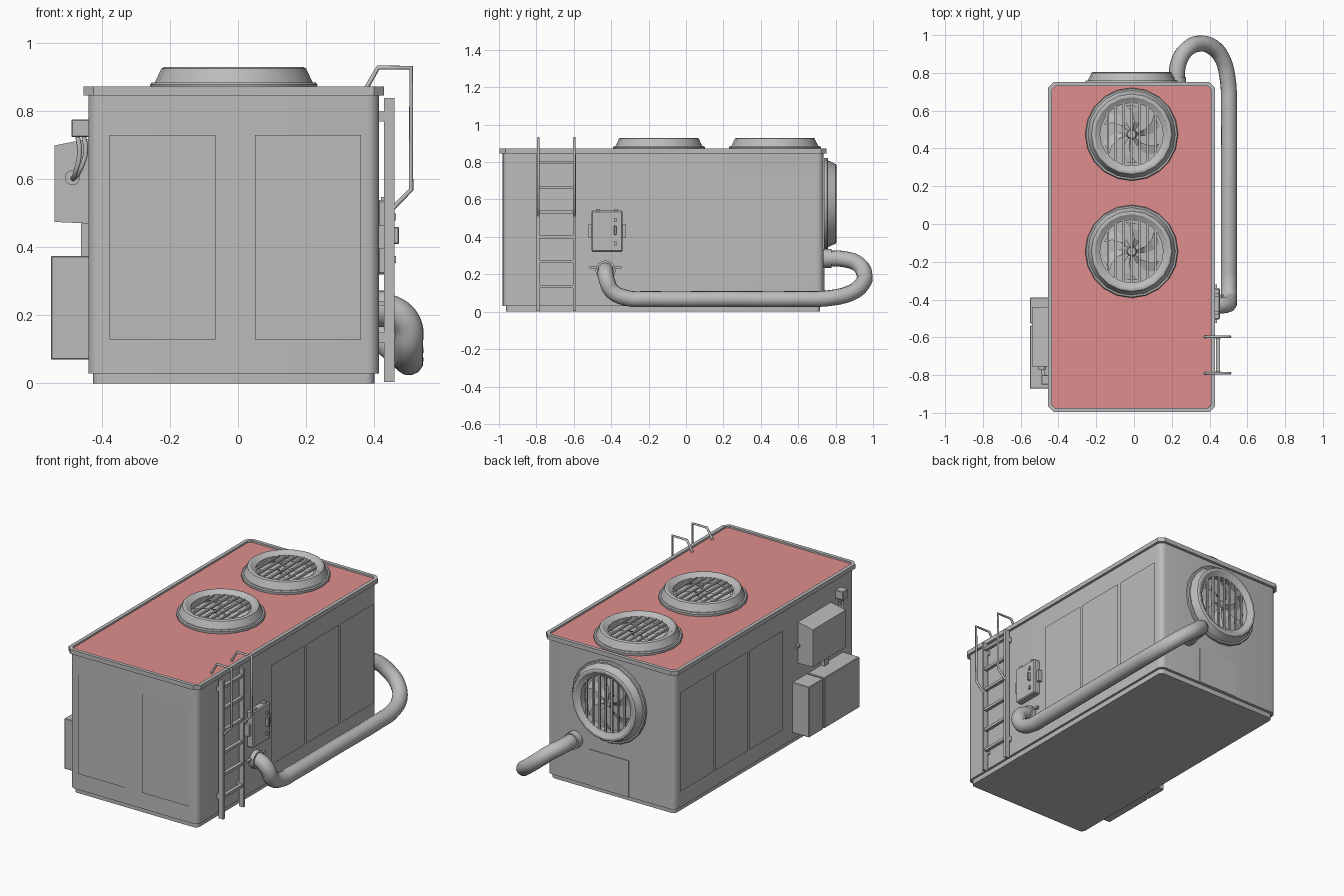
import bpy, bmesh, math
from mathutils import Matrix, Vector

if "Cube" in bpy.data.objects:
    bpy.data.objects.remove(bpy.data.objects["Cube"])

def material(name, rgb):
    m = bpy.data.materials.new(name)
    m.diffuse_color = (*rgb, 1)
    m.use_nodes = True
    m.node_tree.nodes["Principled BSDF"].inputs["Base Color"].default_value = m.diffuse_color
    return m

GREY = material("painted grey", (0.5, 0.5, 0.5))
RED = material("roof red", (0.74, 0.27, 0.27))
CX, CY = -0.0125, -0.1225          # centre of the housing

def finish(name, bm, mats=(GREY,), matrix=None, smooth=None):
    bmesh.ops.recalc_face_normals(bm, faces=bm.faces)
    me = bpy.data.meshes.new(name)
    bm.to_mesh(me)
    bm.free()
    ob = bpy.data.objects.new(name, me)
    bpy.context.collection.objects.link(ob)
    for m in mats:
        me.materials.append(m)
    if matrix:
        ob.matrix_world = matrix
    if smooth:
        bpy.ops.object.select_all(action='DESELECT')
        ob.select_set(True)
        bpy.context.view_layer.objects.active = ob
        bpy.ops.object.shade_smooth_by_angle(angle=math.radians(smooth))
    return ob

def box(name, lo, hi, bevel=0.0):
    bm = bmesh.new()
    lo, hi = Vector(lo), Vector(hi)
    bmesh.ops.create_cube(bm, size=1, matrix=Matrix.Translation((lo + hi) / 2) @ Matrix.Diagonal((*(hi - lo), 1)))
    if bevel:
        bmesh.ops.bevel(bm, geom=bm.edges[:], offset=bevel, segments=1, affect='EDGES')
    return finish(name, bm)

def rounded_prism(name, w, d, r, segs, z0, z1, roof=False):
    bm = bmesh.new()
    vs = []
    for q, (sx, sy) in enumerate([(1, 1), (-1, 1), (-1, -1), (1, -1)]):
        for i in range(segs + 1):
            a = math.pi / 2 * (q + i / segs)
            vs.append(bm.verts.new((CX + sx * (w / 2 - r) + r * math.cos(a),
                                    CY + sy * (d / 2 - r) + r * math.sin(a), z0)))
    f = bm.faces.new(vs)
    ext = bmesh.ops.extrude_face_region(bm, geom=[f])['geom']
    top = [g for g in ext if isinstance(g, bmesh.types.BMFace)][0]
    for v in top.verts:
        v.co.z = z1
    if roof:                        # sunken red deck inside the rim
        bm.normal_update()
        bmesh.ops.recalc_face_normals(bm, faces=bm.faces)
        bmesh.ops.inset_region(bm, faces=[top], thickness=0.023)
        bmesh.ops.inset_region(bm, faces=[top], thickness=0.0005, depth=-0.01)
        top.material_index = 1
    return finish(name, bm, (GREY, RED), smooth=30)

# Housing: plinth, walls, roof rim
rounded_prism("plinth", 0.827, 1.68, 0.025, 4, 0, 0.035)
rounded_prism("housing", 0.855, 1.715, 0.035, 4, 0.03, 0.855)
rounded_prism("roof_rim", 0.885, 1.747, 0.03, 1, 0.847, 0.873, roof=True)

# Framed wall panels: local x/y on the wall, local z outwards
def panel(name, w, h, matrix):
    bm = bmesh.new()
    f = bm.faces.new([bm.verts.new((x * w / 2, y * h / 2, 0)) for x, y in [(-1, -1), (1, -1), (1, 1), (-1, 1)]])
    for inset, depth in [(0.0005, 0.010), (0.006, 0.006), (0.007, 0), (0.006, -0.009)]:
        bm.normal_update()
        bmesh.ops.inset_region(bm, faces=[f], thickness=inset, depth=depth)
    me = finish(name, bm, matrix=matrix)
    return me

def wall(origin, yaw):
    return Matrix.Translation(origin) @ Matrix.Rotation(yaw, 4, 'Z') @ Matrix.Rotation(math.pi / 2, 4, 'X')

for x in (-0.2215, 0.206):
    panel("front_panel", 0.312, 0.6, wall((x, -0.98, 0.43), 0))
for y in (-0.125, 0.205, 0.534):
    panel("right_panel", 0.312, 0.6, wall((0.415, y, 0.43), math.pi / 2))
    panel("left_panel", 0.312, 0.6, wall((-0.44, y, 0.43), -math.pi / 2))
box("rear_hatch", (-0.135, 0.72, 0.03), (0.13, 0.74, 0.25))

# Ventilators: lathed ring, rotor, slats
RING = [(0.0, 0.0), (0.244, 0.0), (0.246, 0.015), (0.241, 0.021), (0.232, 0.021), (0.213, 0.062),
        (0.206, 0.066), (0.196, 0.066), (0.172, 0.050), (0.167, 0.048), (0.167, 0.012), (0.0, 0.012)]

def ventilator(name, matrix):
    bm = bmesh.new()
    vs = [bm.verts.new((r, 0, z)) for r, z in RING]
    es = [bm.edges.new(p) for p in zip(vs, vs[1:])]
    bmesh.ops.spin(bm, geom=vs + es, cent=(0, 0, 0), axis=(0, 0, 1), angle=2 * math.pi, steps=20)
    bmesh.ops.remove_doubles(bm, verts=bm.verts, dist=1e-4)
    finish(name + "_ring", bm, matrix=matrix, smooth=25)
    bm = bmesh.new()
    bmesh.ops.create_cone(bm, cap_ends=True, segments=12, radius1=0.028, radius2=0.022, depth=0.022,
                          matrix=Matrix.Translation((0, 0, 0.024)))
    for k in range(6):              # swept, pitched blades
        rows = []
        for r, sweep in [(0.02, 0), (0.07, 0.12), (0.12, 0.3), (0.155, 0.5)]:
            a = k * math.pi / 3 + sweep
            rows.append([bm.verts.new((r * math.cos(a + s), r * math.sin(a + s), 0.025 + dz))
                         for s, dz in [(-0.22, -0.008), (0.22, 0.008)]])
        for a, b in zip(rows, rows[1:]):
            bm.faces.new((a[0], b[0], b[1], a[1]))
    finish(name + "_rotor", bm, matrix=matrix)
    bm = bmesh.new()
    for i in range(-3, 4):
        x = i * 0.042
        bmesh.ops.create_cube(bm, size=1, matrix=Matrix.Translation((x, 0, 0.046))
                              @ Matrix.Diagonal((0.011, 2 * math.sqrt(0.17 ** 2 - x * x), 0.010, 1)))
    finish(name + "_slats", bm, matrix=matrix)

ventilator("roof_fan_front", Matrix.Translation((CX, -0.145, 0.864)))
ventilator("roof_fan_rear", Matrix.Translation((CX, 0.475, 0.864)))
ventilator("back_fan", Matrix.Translation((CX, 0.738, 0.577)) @ Matrix.Rotation(-math.pi / 2, 4, 'X'))

# Tubes along curves
def tube(name, pts, r, kind='BEZIER', res=6):
    cu = bpy.data.curves.new(name, 'CURVE')
    cu.dimensions = '3D'
    cu.bevel_depth, cu.bevel_resolution, cu.resolution_u = r, 4, res
    cu.use_fill_caps = True
    sp = cu.splines.new(kind)
    if kind == 'BEZIER':
        sp.bezier_points.add(len(pts) - 1)
        for p, co in zip(sp.bezier_points, pts):
            p.co = co
            p.handle_left_type = p.handle_right_type = 'AUTO'
    else:
        sp.points.add(len(pts) - 1)
        for p, co in zip(sp.points, pts):
            p.co = (*co, 1)
    cu.materials.append(GREY)
    ob = bpy.data.objects.new(name, cu)
    bpy.context.collection.objects.link(ob)

def collar(name, matrix, r, depth):
    bm = bmesh.new()
    bmesh.ops.create_cone(bm, cap_ends=True, segments=16, radius1=r, radius2=r, depth=depth)
    finish(name, bm, matrix=matrix, smooth=30)

tube("big_pipe", [(0.41, -0.43, 0.22), (0.455, -0.43, 0.215), (0.497, -0.425, 0.175), (0.502, -0.395, 0.11),
                  (0.502, -0.31, 0.072), (0.502, -0.2, 0.068), (0.502, 0.2, 0.068), (0.502, 0.62, 0.068),
                  (0.497, 0.76, 0.072), (0.465, 0.88, 0.1), (0.41, 0.94, 0.145), (0.345, 0.955, 0.195),
                  (0.275, 0.92, 0.255), (0.235, 0.85, 0.28), (0.225, 0.73, 0.285)], 0.043)
collar("pipe_collar_side", Matrix.Translation((0.425, -0.43, 0.22)) @ Matrix.Rotation(math.pi / 2, 4, 'Y'), 0.054, 0.03)
collar("pipe_collar_back", Matrix.Translation((0.225, 0.755, 0.285)) @ Matrix.Rotation(math.pi / 2, 4, 'X'), 0.050, 0.045)
box("pipe_clamp_side", (0.41, -0.515, 0.23), (0.43, -0.345, 0.242))

# Ladder with hooked grab rails
for y in (-0.79, -0.597):
    box("ladder_rail", (0.43, y - 0.008, 0.005), (0.46, y + 0.008, 0.84))
    tube("grab_rail", [(0.375, y, 0.865), (0.412, y, 0.929), (0.509, y, 0.929), (0.509, y, 0.57), (0.45, y, 0.51)],
         0.007, 'POLY')
    for z in (0.12, 0.77):
        box("ladder_bracket", (0.41, y - 0.008, z), (0.435, y + 0.008, z + 0.03))
for i in range(6):
    z = 0.135 + i * 0.1325
    box("ladder_rung", (0.435, -0.79, z - 0.008), (0.455, -0.597, z + 0.008))

# Control box on the right wall
box("control_box", (0.41, -0.505, 0.32), (0.455, -0.34, 0.54), 0.006)
for y in (-0.515, -0.33):
    box("control_box_tab", (0.41, y - 0.01, 0.395), (0.44, y + 0.01, 0.465))
box("control_handle", (0.45, -0.385, 0.41), (0.474, -0.372, 0.46), 0.003)
for z in (0.365, 0.49):
    box("control_latch", (0.45, -0.385, z - 0.01), (0.464, -0.372, z + 0.01))
for y in (-0.47, -0.375):
    box("control_hinge", (0.42, y - 0.01, 0.535), (0.45, y + 0.01, 0.549))

# Cabinets on the left wall
box("lower_cabinet_small", (-0.55, -0.527, 0.07), (-0.43, -0.39, 0.375), 0.003)
box("lower_cabinet_large", (-0.55, -0.872, 0.07), (-0.43, -0.537, 0.375), 0.003)
upper = box("upper_cabinet", (-0.54, -0.755, 0.47), (-0.43, -0.44, 0.722))
for v in upper.data.vertices:       # sloping top and slightly tapered bottom
    if v.co.x < -0.5:
        v.co.z += -0.022 if v.co.z > 0.6 else 0.005
box("cabinet_bracket", (-0.455, -0.44, 0.575), (-0.43, -0.415, 0.59))
box("conduit", (-0.462, -0.70, 0.37), (-0.44, -0.66, 0.475))
box("junction_box", (-0.49, -0.85, 0.725), (-0.43, -0.80, 0.777), 0.003)
collar("cable_socket", Matrix.Translation((-0.487, -0.76, 0.605)) @ Matrix.Rotation(math.pi / 2, 4, 'X'), 0.022, 0.02)
for dx in (0, 0.018):
    tube("cable", [(-0.472 + dx, -0.825, 0.73), (-0.466 + dx, -0.83, 0.68), (-0.478 + dx / 2, -0.815, 0.62),
                   (-0.487, -0.76, 0.6)], 0.007)
